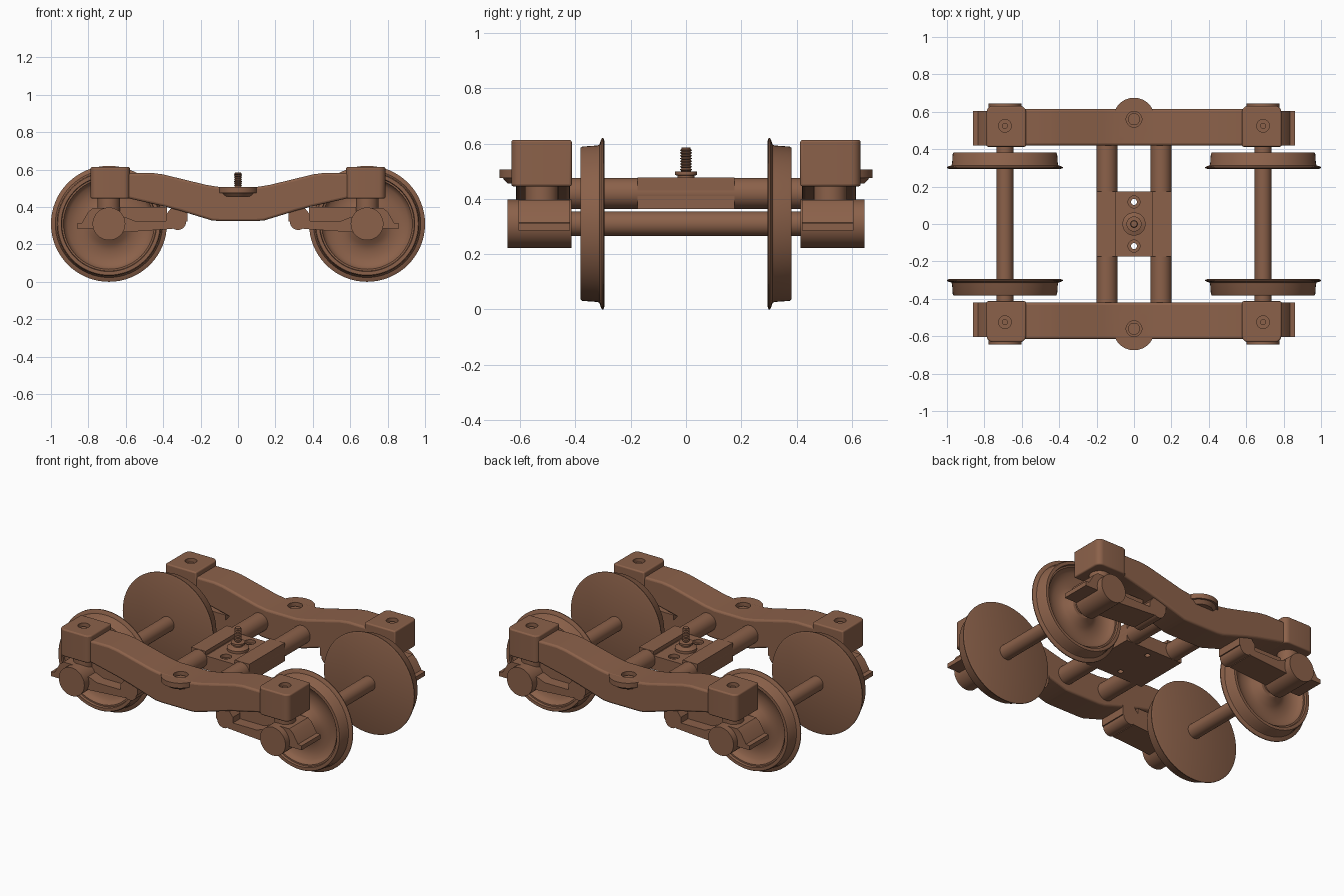
import bpy, bmesh, math
from mathutils import Matrix, Vector

cube = bpy.data.objects.get("Cube")
if cube:
    bpy.data.objects.remove(cube, do_unlink=True)

brown = bpy.data.materials.new("brown")
brown.use_nodes = True
brown.diffuse_color = (0.26, 0.12, 0.068, 1)
brown.node_tree.nodes["Principled BSDF"].inputs["Base Color"].default_value = brown.diffuse_color


def select(ob):
    bpy.ops.object.select_all(action='DESELECT')
    ob.select_set(True)
    bpy.context.view_layer.objects.active = ob


def finish(name, bm):
    bmesh.ops.recalc_face_normals(bm, faces=bm.faces)
    me = bpy.data.meshes.new(name)
    bm.to_mesh(me)
    bm.free()
    me.materials.append(brown)
    ob = bpy.data.objects.new(name, me)
    bpy.context.collection.objects.link(ob)
    smooth(ob)
    return ob


def smooth(ob):
    select(ob)
    bpy.ops.object.shade_smooth_by_angle(angle=math.radians(32))


def prism(name, pts, axis, lo, hi):
    """Extrude an outline: (x, z) along y, or (x, y) along z."""
    bm = bmesh.new()
    place = (lambda a, b: (a, lo, b)) if axis == 'Y' else (lambda a, b: (a, b, lo))
    face = bm.faces.new([bm.verts.new(place(a, b)) for a, b in pts])
    ext = bmesh.ops.extrude_face_region(bm, geom=[face])
    step = Vector((0, hi - lo, 0) if axis == 'Y' else (0, 0, hi - lo))
    bmesh.ops.translate(bm, vec=step, verts=[v for v in ext["geom"] if isinstance(v, bmesh.types.BMVert)])
    return finish(name, bm)


def lathe(name, profile, axis, x, other, n=48):
    """Spin (radius, height) points about a y axis at (x, z) or a z axis at (x, y)."""
    bm = bmesh.new()
    rings = []
    for r, h in profile:
        if r == 0:
            rings.append([bm.verts.new((0, 0, h))] * n)
        else:
            rings.append([bm.verts.new((r * math.cos(t), r * math.sin(t), h))
                          for t in (2 * math.pi * i / n for i in range(n))])
    for a, b in zip(rings, rings[1:]):
        for i in range(n):
            j = (i + 1) % n
            bm.faces.new(list(dict.fromkeys((a[i], a[j], b[j], b[i]))))
    if axis == 'Y':
        move = Matrix.Translation((x, 0, other)) @ Matrix.Rotation(-math.pi / 2, 4, 'X')
    else:
        move = Matrix.Translation((x, other, 0))
    bmesh.ops.transform(bm, matrix=move, verts=bm.verts)
    return finish(name, bm)


def cylinder(name, r, axis, x, other, lo, hi, n=40):
    return lathe(name, [(0, lo), (r, lo), (r, hi), (0, hi)], axis, x, other, n)


def box(name, x0, x1, y0, y1, z0, z1):
    return prism(name, [(x0, y0), (x1, y0), (x1, y1), (x0, y1)], 'Z', z0, z1)


def bevel(ob, width):
    select(ob)
    mod = ob.modifiers.new("Bevel", 'BEVEL')
    mod.width, mod.segments, mod.limit_method = width, 3, 'ANGLE'
    mod.angle_limit = math.radians(60)
    bpy.ops.object.modifier_apply(modifier=mod.name)
    smooth(ob)


def cut(ob, cutter):
    select(ob)
    mod = ob.modifiers.new("Cut", 'BOOLEAN')
    mod.object, mod.operation, mod.solver = cutter, 'DIFFERENCE', 'EXACT'
    bpy.ops.object.modifier_apply(modifier=mod.name)
    bpy.data.objects.remove(cutter, do_unlink=True)
    smooth(ob)


def mirror(ob, x=True, y=True):
    mod = ob.modifiers.new("Mirror", 'MIRROR')
    mod.use_axis = (x, y, False)
    mod.use_mirror_merge = False


AXLE_X, AXLE_Z = 0.69, 0.31
BEAM_Y = 0.42

# Wheels with flange, tapered tread and dished outer face
wheel_profile = [(0, .295), (.30, .295), (.31, .299), (.31, .304), (.300, .309), (.287, .313),
                 (.283, .32), (.279, .375), (.274, .382), (.255, .382), (.252, .368), (.243, .368),
                 (.238, .355), (.22, .338), (.18, .328), (.14, .328), (.11, .338), (.08, .36),
                 (.065, .37), (0, .37)]
mirror(lathe("wheel", wheel_profile, 'Y', AXLE_X, AXLE_Z, 64))
mirror(cylinder("axle", 0.045, 'Y', AXLE_X, AXLE_Z, -0.43, 0.43), y=False)

# Journal boxes and the posts that carry the side beams
mirror(cylinder("journal_box", 0.0875, 'Y', AXLE_X, AXLE_Z, 0.415, 0.645))
mirror(cylinder("journal_post", 0.06, 'Z', AXLE_X, 0.522, 0.36, 0.46))

# Swing arms: base flange, narrower web, outer wing and rounded pivot
arm_base = [(.69, .262), (.61, .265), (.35, .283), (.35, .325), (.55, .325), (.60, .345), (.69, .345)]
mirror(prism("arm_base", arm_base, 'Y', BEAM_Y, 0.60))
arm_web = [(.69, .32), (.38, .32), (.38, .40), (.69, .40)]
mirror(prism("arm_web", arm_web, 'Y', BEAM_Y, 0.53))
wing = [(.69, .285), (.86, .285), (.86, .312), (.835, .315), (.80, .375), (.775, .395), (.69, .395)]
mirror(prism("outer_wing", wing, 'Y', BEAM_Y, 0.605))
mirror(cylinder("arm_pivot", 0.045, 'Y', 0.322, 0.322, BEAM_Y, 0.60))
hanger = [(.27, .322), (.385, .322), (.385, .36), (.345, .41), (.27, .41)]
mirror(prism("pivot_hanger", hanger, 'Y', BEAM_Y, 0.60))

# Side beams, dropping to the middle
top = [(.70, .58), (.46, .582), (.40, .574), (.17, .518), (.10, .507)]
bottom = [(.10, .325), (.14, .328), (.31, .38), (.39, .402), (.58, .445), (.70, .45)]
half = top + [(-x, z) for x, z in reversed(top)]
half += [(-x, z) for x, z in reversed(bottom)] + bottom
beam = prism("side_beam", half, 'Y', BEAM_Y, 0.615)
bevel(beam, 0.012)
cut(beam, cylinder("cutter", 0.042, 'Z', 0, 0.56, 0.475, 0.6))
mirror(beam, x=False)

# Round lug on the outside of each beam
lug = lathe("centre_lug", [(0, .455), (.08, .455), (.098, .475), (.11, .475), (.11, .506), (0, .506)], 'Z', 0, 0.565)
cut(lug, cylinder("cutter", 0.042, 'Z', 0, 0.56, 0.475, 0.6))
mirror(lug, x=False)
mirror(cylinder("lug_pin", 0.032, 'Z', 0, 0.56, 0.46, 0.488), x=False)

# End blocks with rounded outer corners and a bolt socket
r, x0, x1, y1 = 0.035, 0.577, 0.788, 0.632
outline = [(x0, BEAM_Y - .007), (x1, BEAM_Y - .007)]
for cx, start in ((x1 - r, 0), (x0 + r, 90)):
    outline += [(cx + r * math.cos(math.radians(start + a)), y1 - r + r * math.sin(math.radians(start + a)))
                for a in range(0, 91, 15)]
block = prism("end_block", outline, 'Z', 0.445, 0.613)
bevel(block, 0.008)
cut(block, cylinder("cutter", 0.034, 'Z', AXLE_X, 0.525, 0.585, 0.7))
mirror(block)
mirror(cylinder("socket_pin", 0.016, 'Z', AXLE_X, 0.525, 0.58, 0.6, 20))

# Cross rods joining the beams
mirror(cylinder("cross_rod", 0.056, 'Y', 0.145, 0.42, -0.43, 0.43), y=False)

# Centre plate with a shallow channel and two through holes
plate = box("centre_plate", -0.2, 0.2, -0.175, 0.175, 0.364, 0.477)
cut(plate, box("cutter", -0.1, 0.1, -0.3, 0.3, 0.45, 0.6))
for y in (-0.118, 0.118):
    cut(plate, cylinder("cutter", 0.032, 'Z', 0, y, 0.43, 0.6, 24))
    cut(plate, cylinder("cutter", 0.016, 'Z', 0, y, 0.2, 0.6, 24))

# Threaded centre bolt with washer
bolt = [(0, .44), (.062, .44), (.062, .465), (.03, .475), (.03, .484), (.04, .486), (.04, .498), (.016, .5)]
for i in range(8):
    z = 0.502 + i * 0.01
    bolt += [(.021, z + .003), (.021, z + .005), (.016, z + .009)]
bolt += [(.016, .585), (0, .585)]
lathe("centre_bolt", bolt, 'Z', 0, 0, 28)
